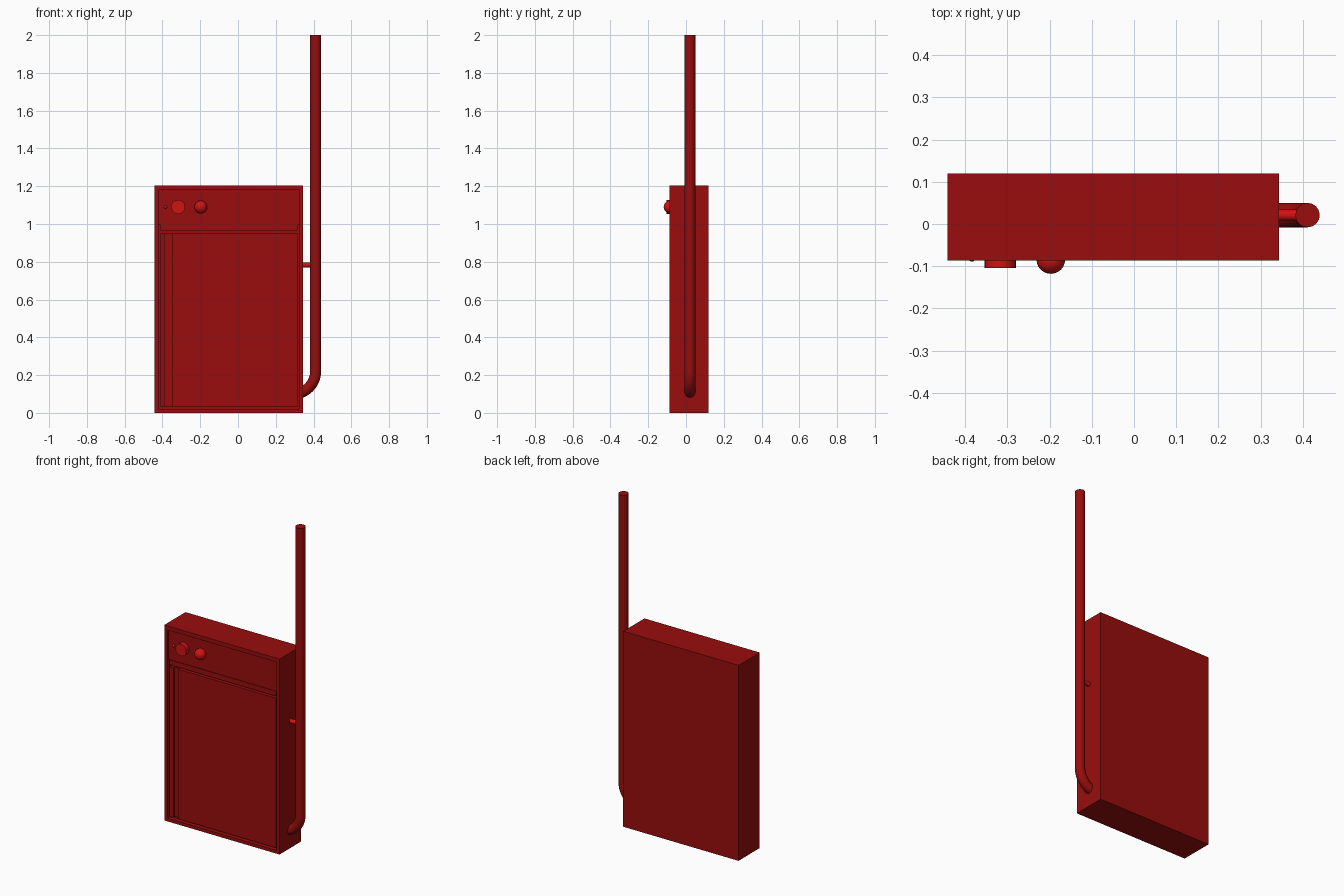
import bpy, bmesh, math
from mathutils import Vector

if "Cube" in bpy.data.objects:
    bpy.data.objects.remove(bpy.data.objects["Cube"])


def material(name, col):
    m = bpy.data.materials.new(name)
    m.diffuse_color = (*col, 1)
    m.use_nodes = True
    m.node_tree.nodes["Principled BSDF"].inputs["Base Color"].default_value = m.diffuse_color
    return m


RED = material("cabinet red", (0.32, 0.004, 0.004))
BRIGHT = material("bright red", (0.64, 0.006, 0.006))


def box(name, x0, x1, y0, y1, z0, z1, mat=RED):
    bpy.ops.mesh.primitive_cube_add(size=1, location=((x0 + x1) / 2, (y0 + y1) / 2, (z0 + z1) / 2))
    ob = bpy.context.object
    ob.name = name
    ob.scale = (x1 - x0, y1 - y0, z1 - z0)
    bpy.ops.object.transform_apply(location=False, rotation=False, scale=True)
    ob.data.materials.append(mat)
    return ob


def cut(target, *dims):
    cutter = box("recess_cutter", *dims)
    mod = target.modifiers.new("recess", 'BOOLEAN')
    mod.operation, mod.solver, mod.object = 'DIFFERENCE', 'EXACT', cutter
    bpy.context.view_layer.objects.active = target
    bpy.ops.object.modifier_apply(modifier=mod.name)
    bpy.data.objects.remove(cutter)


def cylinder(name, p, q, r, mat, sides=24):
    p, q = Vector(p), Vector(q)
    bpy.ops.mesh.primitive_cylinder_add(vertices=sides, radius=r, depth=(q - p).length, location=(p + q) / 2)
    ob = bpy.context.object
    ob.name = name
    ob.rotation_euler = (q - p).to_track_quat('Z', 'Y').to_euler()
    ob.data.materials.append(mat)
    bpy.ops.object.shade_smooth_by_angle()
    return ob


def ball(name, loc, r):
    bpy.ops.mesh.primitive_uv_sphere_add(segments=24, ring_count=16, radius=r, location=loc)
    ob = bpy.context.object
    ob.name = name
    ob.data.materials.append(BRIGHT)
    bpy.ops.object.shade_smooth()


# Cabinet shell with shallow control recess and deeper door recess
F = -0.087
body = box("cabinet_body", -0.442, 0.344, F, 0.12, 0, 1.205)
cut(body, -0.421, 0.325, F - 0.1, F + 0.012, 0.995, 1.18)
cut(body, -0.421, 0.325, F - 0.1, F + 0.03, 0.02, 0.995)

# Rail between the controls and the door
box("middle_rail", -0.411, 0.315, F + 0.008, F + 0.035, 0.965, 0.9951)

# Door with a vertical finger groove
door = box("door", -0.411, 0.315, F + 0.008, F + 0.035, 0.03, 0.953)
cut(door, -0.386, -0.35, F - 0.1, F + 0.022, 0.02, 0.97)

# Controls
cylinder("alarm_button", (-0.317, F + 0.02, 1.09), (-0.317, -0.104, 1.09), 0.037, BRIGHT)
ball("alarm_lamp", (-0.197, -0.084, 1.09), 0.034)
ball("indicator_light", (-0.384, -0.08, 1.09), 0.009)

# Supply pipe sweeping out of the cabinet side and up
curve = bpy.data.curves.new("supply_pipe", 'CURVE')
curve.dimensions = '3D'
path = [(0.25, 0.1)]
path += [(0.291 + 0.12 * math.sin(a), 0.22 - 0.12 * math.cos(a))
         for a in (math.radians(90 * i / 12) for i in range(13))]
path += [(0.411, 2.0)]
spline = curve.splines.new('POLY')
spline.points.add(len(path) - 1)
for pt, (x, z) in zip(spline.points, path):
    pt.co = (x, 0.021, z, 1)
curve.bevel_depth = 0.029
curve.bevel_resolution = 6
curve.use_fill_caps = True
curve.materials.append(RED)
pipe = bpy.data.objects.new("supply_pipe", curve)
bpy.context.collection.objects.link(pipe)
bpy.ops.object.select_all(action='DESELECT')
pipe.select_set(True)
bpy.context.view_layer.objects.active = pipe
bpy.ops.object.convert(target='MESH')
bpy.ops.object.shade_smooth_by_angle()

# Wall bracket holding the pipe to the cabinet
cylinder("pipe_bracket", (0.33, 0.021, 0.783), (0.411, 0.021, 0.783), 0.013, BRIGHT)
